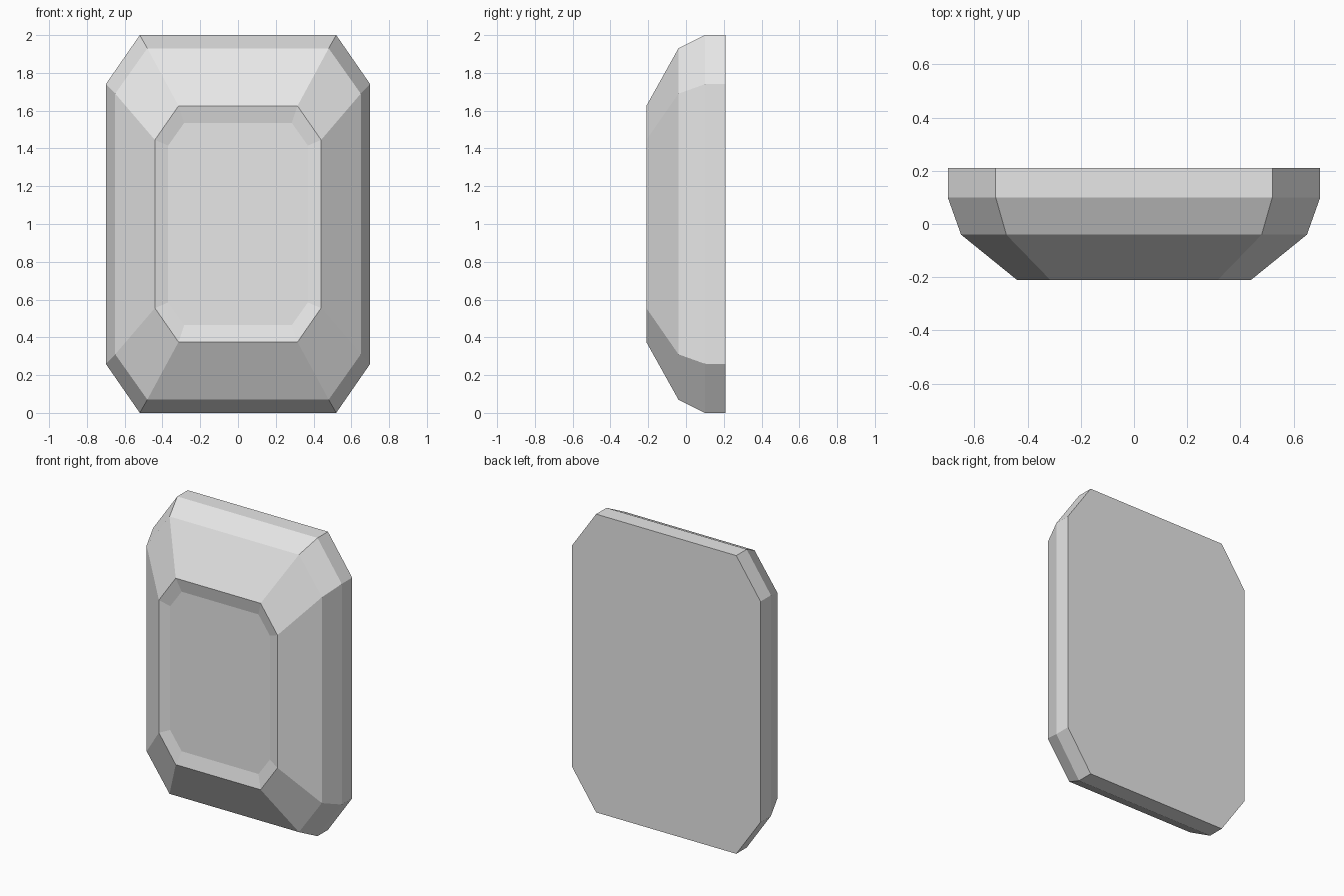
import bpy
import bmesh

cube = bpy.data.objects.get("Cube")
if cube:
    bpy.data.objects.remove(cube, do_unlink=True)

# Single pale grey material
grey = bpy.data.materials.new("pale_grey")
grey.use_nodes = True
colour = (0.8, 0.8, 0.8, 1.0)
grey.diffuse_color = colour
grey.node_tree.nodes["Principled BSDF"].inputs["Base Color"].default_value = colour

MID_Z = 1.0


def octagon(bm, y, half_x, corner_x, half_z, corner_z):
    """Rectangle with cut corners, facing the front."""
    quarter = [(half_x, corner_z), (corner_x, half_z)]
    loop = quarter + [(-x, z) for x, z in reversed(quarter)]
    loop += [(-x, -z) for x, z in loop]
    return [bm.verts.new((x, y, MID_Z + z)) for x, z in loop]


# Sections from the flat back to the shallow recessed front panel
sections = [
    (0.21, 0.70, 0.52, 1.00, 0.74),
    (0.10, 0.70, 0.52, 1.00, 0.74),
    (-0.04, 0.65, 0.48, 0.93, 0.69),
    (-0.21, 0.44, 0.315, 0.625, 0.445),
    (-0.19, 0.37, 0.285, 0.535, 0.415),
]

bm = bmesh.new()
rings = [octagon(bm, *s) for s in sections]
bm.faces.new(rings[0])
bm.faces.new(rings[-1])
for a, b in zip(rings, rings[1:]):
    for i in range(len(a)):
        j = (i + 1) % len(a)
        bm.faces.new((a[i], a[j], b[j], b[i]))
bmesh.ops.recalc_face_normals(bm, faces=bm.faces)

# Faceted gem body
mesh = bpy.data.meshes.new("gem_body")
bm.to_mesh(mesh)
bm.free()
mesh.materials.append(grey)
gem = bpy.data.objects.new("gem_body", mesh)
bpy.context.collection.objects.link(gem)
